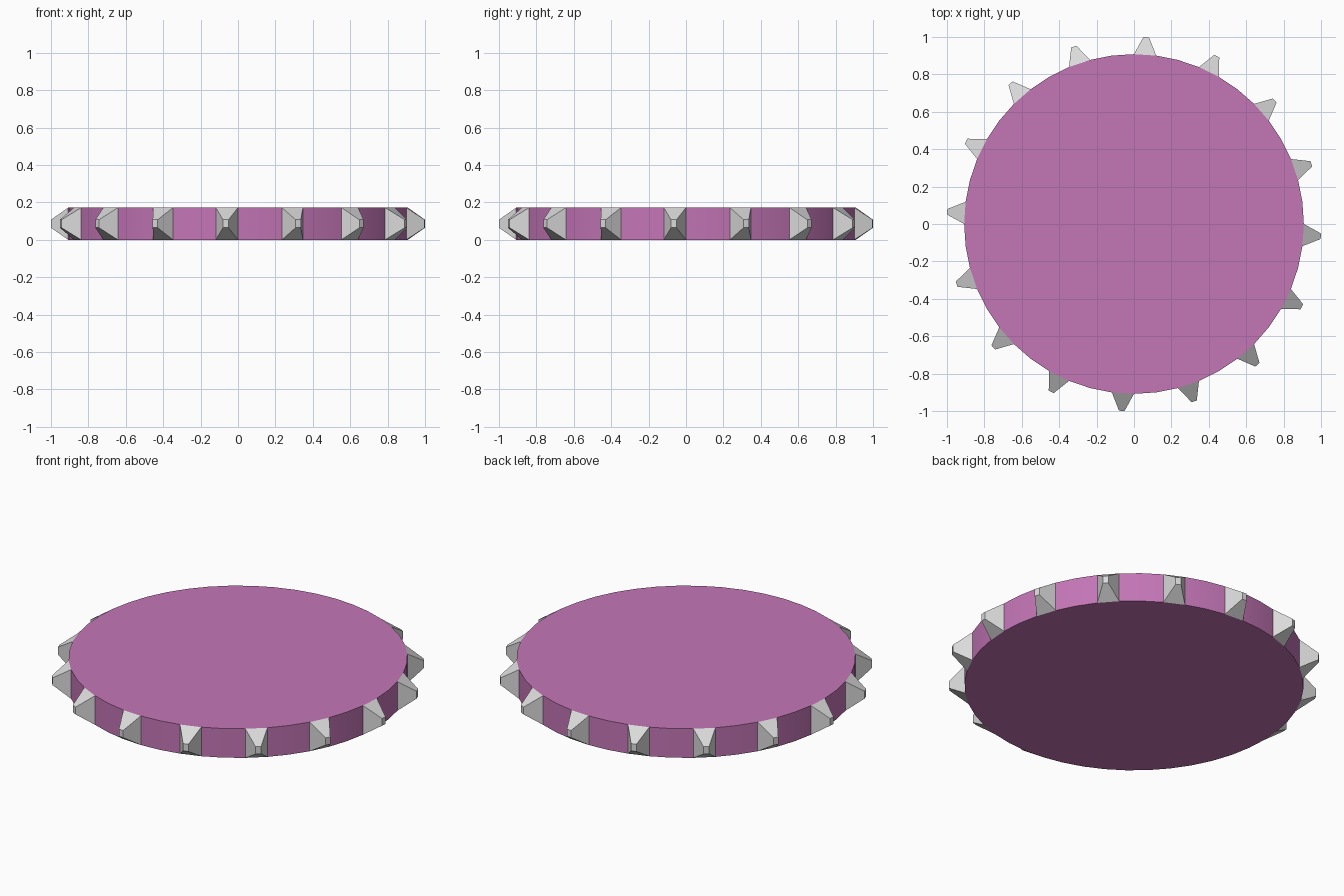
import bpy, bmesh, math
from mathutils import Vector

if "Cube" in bpy.data.objects:
    bpy.data.objects.remove(bpy.data.objects["Cube"])

SIDES, RADIUS, HEIGHT = 48, 0.908, 0.172
TIP_RADIUS, TIP_SCALE = 1.001, 0.25


def material(name, color):
    m = bpy.data.materials.new(name)
    m.diffuse_color = (*color, 1)
    m.use_nodes = True
    m.node_tree.nodes["Principled BSDF"].inputs["Base Color"].default_value = m.diffuse_color
    return m


bm = bmesh.new()

# Disc: a 48-sided coin with single n-gon caps
ring = [bm.verts.new((RADIUS * math.cos(math.tau * i / SIDES),
                      RADIUS * math.sin(math.tau * i / SIDES), 0))
        for i in range(SIDES)]
base = bm.faces.new(ring)
top = bmesh.ops.extrude_face_region(bm, geom=[base], use_keep_orig=True)["geom"]
bmesh.ops.translate(bm, vec=(0, 0, HEIGHT),
                    verts=[g for g in top if isinstance(g, bmesh.types.BMVert)])
bmesh.ops.recalc_face_normals(bm, faces=bm.faces[:])

# Spikes: every third rim face is pulled outward and shrunk to a blunt tip
step = math.tau / SIDES
rim = [f for f in bm.faces if abs(f.normal.z) < 0.5]
for face in rim:
    c = face.calc_center_median()
    index = math.floor(math.atan2(c.y, c.x) / step)
    if index % 3 != 2:
        continue
    out = Vector((c.x, c.y, 0)).normalized()
    tip_centre = out * TIP_RADIUS + Vector((0, 0, HEIGHT / 2))
    res = bmesh.ops.extrude_discrete_faces(bm, faces=[face])
    tip = res["faces"][0]
    for v in tip.verts:
        v.co = tip_centre + (v.co - c) * TIP_SCALE
    tip.material_index = 1
    for e in tip.edges:
        for f in e.link_faces:
            f.material_index = 1

bmesh.ops.remove_doubles(bm, verts=bm.verts[:], dist=1e-5)
bmesh.ops.recalc_face_normals(bm, faces=bm.faces[:])

mesh = bpy.data.meshes.new("spiked_disc")
bm.to_mesh(mesh)
bm.free()
mesh.materials.append(material("orchid pink", (0.55, 0.18, 0.47)))
mesh.materials.append(material("light grey", (0.70, 0.70, 0.70)))
disc = bpy.data.objects.new("spiked_disc", mesh)
bpy.context.collection.objects.link(disc)

# Smooth rim, crisp spikes and cap edges
bpy.context.view_layer.objects.active = disc
disc.select_set(True)
bpy.ops.object.shade_smooth_by_angle(angle=math.radians(20))
